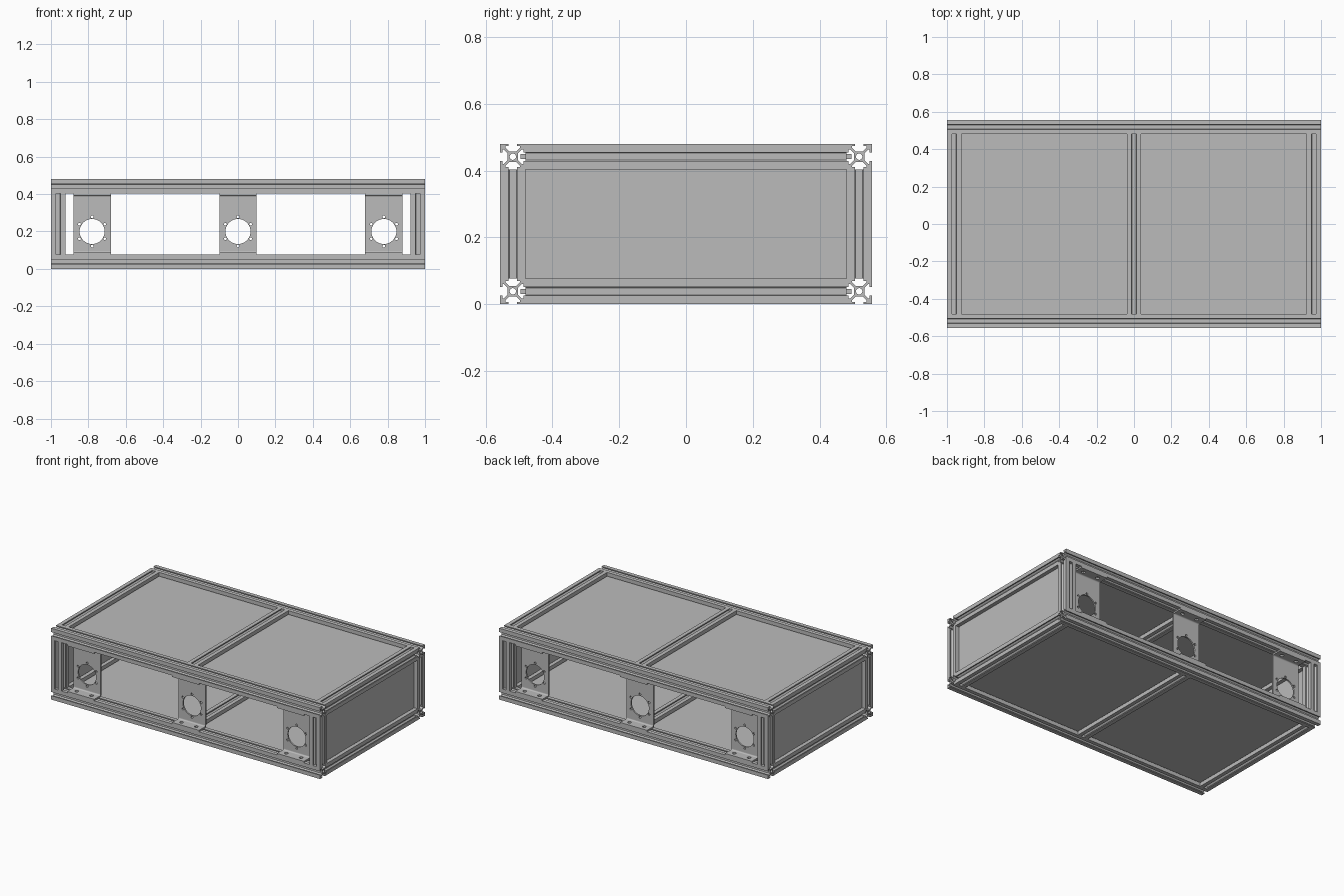
import bpy, bmesh, math
from mathutils import Matrix, Vector

cube = bpy.data.objects.get("Cube")
if cube:
    bpy.data.objects.remove(cube, do_unlink=True)

GREY = (0.5, 0.5, 0.5, 1)
metal = bpy.data.materials.new("aluminium_grey")
metal.use_nodes = True
metal.diffuse_color = GREY
metal.node_tree.nodes["Principled BSDF"].inputs["Base Color"].default_value = GREY

W = 0.077            # profile width
H = W / 2
HX, HY, TOP = 1.0, 0.557, 0.48
X, Y, Z = Vector((1, 0, 0)), Vector((0, 1, 0)), Vector((0, 0, 1))
AXES = {"X": (Y, Z, X), "Y": (Z, X, Y), "Z": (X, Y, Z)}
made = []


def add(name, mesh, matrix):
    ob = bpy.data.objects.new(name, mesh)
    bpy.context.collection.objects.link(ob)
    ob.matrix_world = matrix
    made.append(ob)
    return ob


def extrude(name, loops, length, axis, centre):
    """Extrude an outline with holes along an axis, centred on a point."""
    curve = bpy.data.curves.new(name, "CURVE")
    curve.dimensions = "2D"
    curve.fill_mode = "BOTH"
    curve.extrude = length / 2
    for loop in loops:
        spline = curve.splines.new("POLY")
        spline.points.add(len(loop) - 1)
        spline.use_cyclic_u = True
        for point, (u, v) in zip(spline.points, loop):
            point.co = (u, v, 0, 1)
    temp = bpy.data.objects.new(name, curve)
    bpy.context.collection.objects.link(temp)
    deps = bpy.context.evaluated_depsgraph_get()
    mesh = bpy.data.meshes.new_from_object(temp.evaluated_get(deps))
    bpy.data.objects.remove(temp, do_unlink=True)
    bpy.data.curves.remove(curve)
    bm = bmesh.new()
    bm.from_mesh(mesh)
    bmesh.ops.remove_doubles(bm, verts=bm.verts, dist=1e-5)
    bmesh.ops.recalc_face_normals(bm, faces=bm.faces)
    bm.to_mesh(mesh)
    bm.free()
    mesh.materials.clear()
    mesh.materials.append(metal)
    basis = Matrix(AXES[axis]).transposed().to_4x4()
    return add(name, mesh, Matrix.Translation(centre) @ basis)


def arc(u, v, r, start=0, end=360, n=24):
    full = end - start == 360
    steps = n if full else n + 1
    angles = [math.radians(start + (end - start) * i / n) for i in range(steps)]
    return [(u + r * math.cos(a), v + r * math.sin(a)) for a in angles]


def rect(u, v):
    return [(-u, -v), (u, -v), (u, v), (-u, v)]


# T-slot section: half of one corner, mirrored on its diagonal, turned four times
half = [(4, 2.7), (7, 5.7), (8.2, 5.7), (8.2, 3.3), (10, 3.3)]
corner = half + [(10, 10)] + [(v, u) for u, v in reversed(half)]
section = []
for k in range(4):
    c, s = round(math.cos(k * math.pi / 2)), round(math.sin(k * math.pi / 2))
    section += [((c * u - s * v) * H / 10, (s * u + c * v) * H / 10) for u, v in corner]
SECTION = [section, arc(0, 0, H * 0.25, n=16)]


def beam(name, length, axis, centre):
    extrude(name, SECTION, length, axis, centre)


# Frame: long rails, cross beams and corner posts
for level, z in (("lower", H), ("upper", TOP - H)):
    for side, y in (("front", -HY + H), ("back", HY - H)):
        beam(f"{level}_{side}_rail", 2 * HX, "X", (0, y, z))
    for side, x in (("right", -HX + H), ("middle", 0), ("left", HX - H)):
        beam(f"{level}_{side}_cross_beam", 2 * (HY - W), "Y", (x, 0, z))
for fb, y in (("front", -HY + H), ("back", HY - H)):
    for side, x in (("right", -HX + H), ("left", HX - H)):
        beam(f"{fb}_{side}_post", TOP - 2 * W, "Z", (x, y, TOP / 2))

# Panels seated in the slots
LIP, THICK = 0.015, 0.015
panel_y = HY - W + LIP
for side, s in (("right", -1), ("left", 1)):
    extrude(f"{side}_end_panel", [rect(panel_y, TOP / 2 - W + LIP)], THICK, "X",
            (s * (HX - H), 0, TOP / 2))
    for level, z in (("bottom", H), ("top", TOP - H)):
        inner, outer = H - LIP, HX - W + LIP
        extrude(f"{level}_{side}_panel", [rect((outer - inner) / 2, panel_y)], THICK, "Z",
                (s * (inner + outer) / 2, 0, z))

# Mounting brackets: folded C-shaped sheet with a large bore and screw holes
T, BEND, HALF_W = 0.010, 0.018, 0.1
BORE_Z = 0.2
plate_y = -HY + W - T / 2
mid = TOP / 2
bore = BORE_Z - mid
plate_loops = [rect(mid - W - BEND, HALF_W), arc(bore, 0, 0.067, n=40)]
plate_loops += [arc(bore + u, v, 0.0075, n=12) for u, v in arc(0, 0, 0.078, n=6)]
flange_depth = W - BEND
flange_loops = [rect(HALF_W, flange_depth / 2)]
flange_loops += [arc(s * 0.055, 0.006, 0.012, n=16) for s in (-1, 1)]
half_turn = Matrix.Rotation(math.pi, 4, "Z")

for label, x in (("right", -0.78), ("middle", 0), ("left", 0.78)):
    parts = [extrude(f"{label}_mount_plate", plate_loops, T, "Y", (x, plate_y, mid))]
    for level, s in (("lower", 1), ("upper", -1)):
        edge = W if s > 0 else TOP - W
        parts.append(extrude(f"{label}_mount_{level}_flange", flange_loops, T, "Z",
                             (x, -HY + flange_depth / 2, edge + s * T / 2)))
        a, b = (-90, 0) if s > 0 else (0, 90)
        bend = arc(0, 0, BEND, a, b, 6) + arc(0, 0, BEND - T, b, a, 6)
        parts.append(extrude(f"{label}_mount_{level}_bend", [bend], 2 * HALF_W, "X",
                             (x, -HY + W - BEND, edge + s * BEND)))
    for part in parts:
        part_matrix = part.matrix_world.copy()
        copy = add("back_" + part.name, part.data, half_turn @ part_matrix)
        part.name = "front_" + part.name

# Smooth the bores and bends, keep the edges sharp
bpy.ops.object.select_all(action="DESELECT")
for ob in made:
    ob.select_set(True)
bpy.context.view_layer.objects.active = made[0]
bpy.ops.object.shade_smooth_by_angle(angle=math.radians(32))
